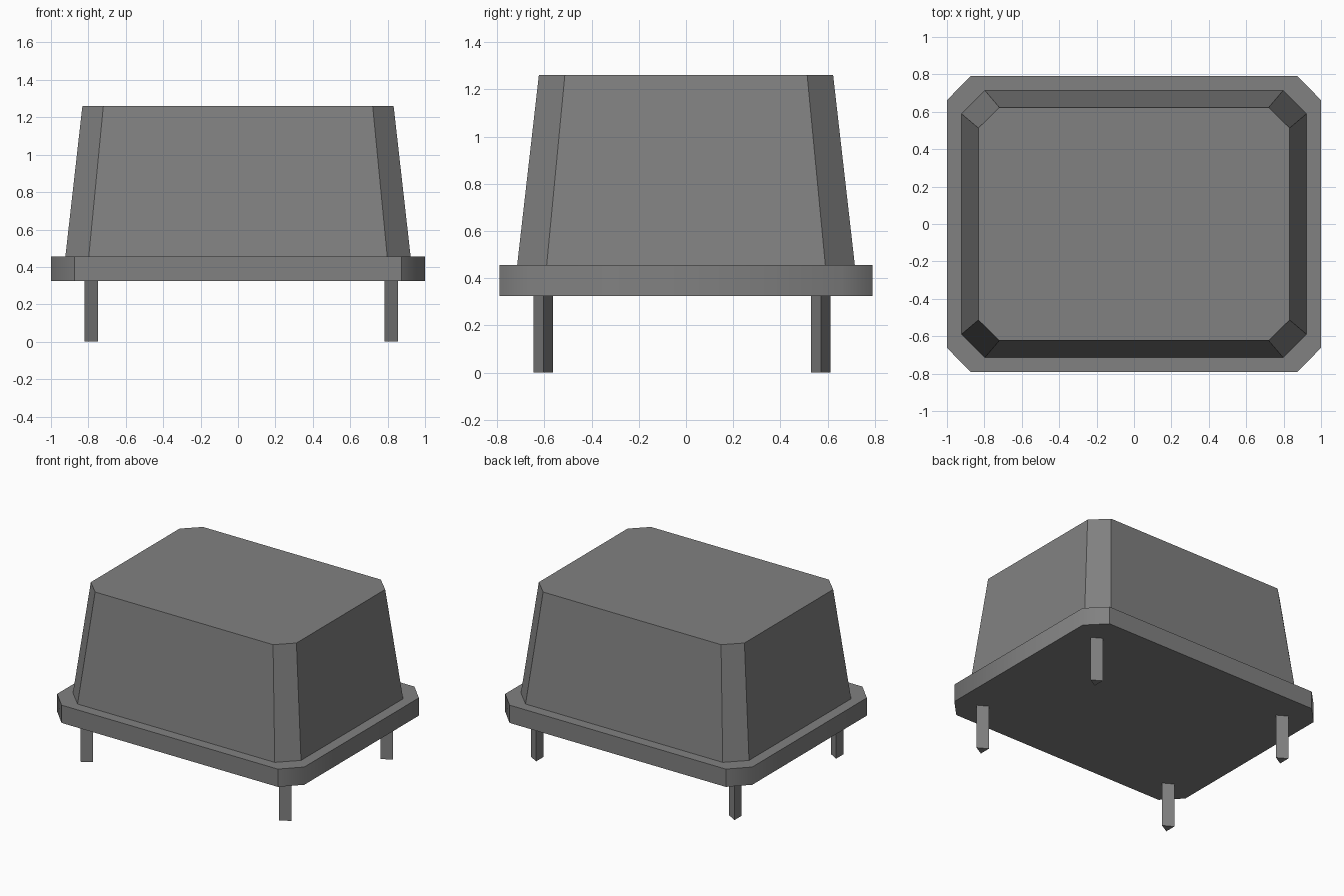
import bpy, bmesh, math

cube = bpy.data.objects.get("Cube")
if cube:
    bpy.data.objects.remove(cube, do_unlink=True)

# One grey for every part
grey = bpy.data.materials.new("medium_grey")
grey.use_nodes = True
colour = (0.22, 0.22, 0.22, 1)
grey.diffuse_color = colour
grey.node_tree.nodes["Principled BSDF"].inputs["Base Color"].default_value = colour


def chamfered_ring(hx, hy, cx, cy):
    """Rectangle outline with cut corners, counter-clockwise."""
    quarter = [(hx, hy - cy), (hx - cx, hy)]
    ring = []
    for sx, sy in ((1, 1), (-1, 1), (-1, -1), (1, -1)):
        corner = [(sx * x, sy * y) for x, y in quarter]
        ring += corner if sx == sy else corner[::-1]
    return ring


def triangle_ring(x, y, radius):
    angles = [i * math.tau / 3 for i in range(3)]
    return [(x + radius * math.cos(a), y + radius * math.sin(a)) for a in angles]


def loft(name, lower, upper, z0, z1):
    """Solid between two outlines with equal point counts."""
    bm = bmesh.new()
    a = [bm.verts.new((x, y, z0)) for x, y in lower]
    b = [bm.verts.new((x, y, z1)) for x, y in upper]
    n = len(a)
    bm.faces.new(a[::-1])
    bm.faces.new(b)
    for i in range(n):
        j = (i + 1) % n
        bm.faces.new((a[i], a[j], b[j], b[i]))
    mesh = bpy.data.meshes.new(name)
    bm.to_mesh(mesh)
    bm.free()
    mesh.materials.append(grey)
    obj = bpy.data.objects.new(name, mesh)
    bpy.context.collection.objects.link(obj)
    return obj


# Base flange: chamfers blend smoothly into the short sides only
rim = chamfered_ring(1, 0.79, 0.125, 0.128)
flange = loft("base_flange", rim, rim, 0.325, 0.455)
bpy.context.view_layer.objects.active = flange
flange.select_set(True)
bpy.ops.object.shade_smooth_by_angle(angle=math.radians(45))
flange.select_set(False)

# Tapered housing
loft("housing", chamfered_ring(0.923, 0.715, 0.125, 0.125),
     chamfered_ring(0.832, 0.623, 0.112, 0.11), 0.455, 1.26)

# Four three-sided pins
for side, x in (("right", -0.797), ("left", 0.808)):
    for end, y in (("front", -0.604), ("back", 0.571)):
        outline = triangle_ring(x, y, 0.048)
        loft(f"{end}_{side}_pin", outline, outline, 0, 0.33)
